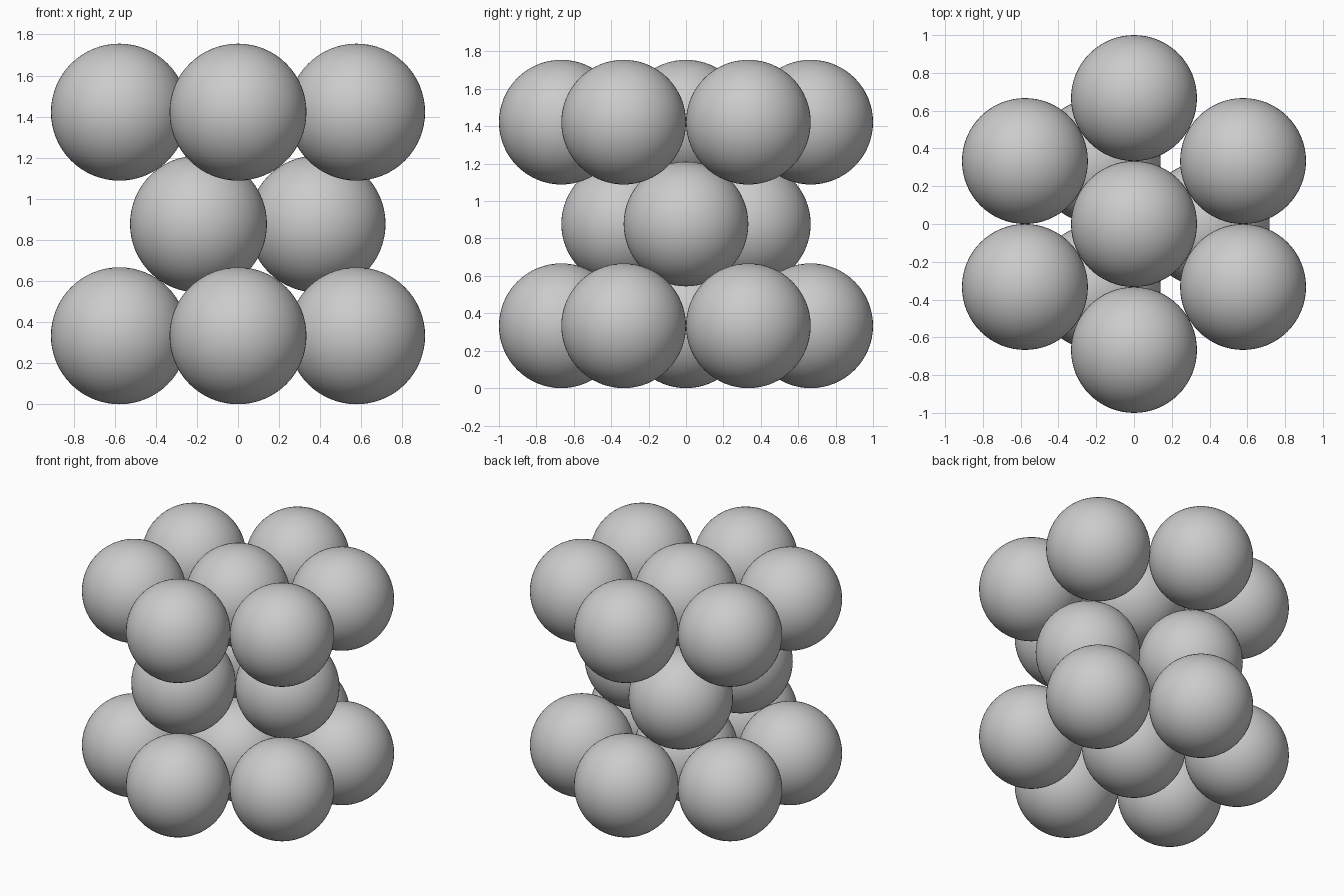
import bpy
from math import sin, cos, pi, sqrt

if "Cube" in bpy.data.objects:
    bpy.data.objects.remove(bpy.data.objects["Cube"])

R = 1 / 3                       # ball radius; neighbours just touch
STEP = 2 * R * sqrt(2 / 3)      # height between close-packed layers


def ball(name, x, y, z):
    bpy.ops.mesh.primitive_uv_sphere_add(
        segments=64, ring_count=32, radius=R, location=(x, y, z))
    bpy.context.object.name = name
    bpy.ops.object.shade_smooth()


def ring(name, count, radius, start, z):
    for i in range(count):
        a = start + 2 * pi * i / count
        ball(f"{name}_{i + 1}", radius * cos(a), radius * sin(a), z)


# Bottom and top layers: a centre ball with six around it
for layer, z in (("bottom", R), ("top", R + 2 * STEP)):
    ball(f"{layer}_centre_ball", 0, 0, z)
    ring(f"{layer}_ring_ball", 6, 2 * R, pi / 6, z)

# Middle layer: three balls nested in the hollows
ring("middle_ball", 3, 2 * R / sqrt(3), 0, R + STEP)
